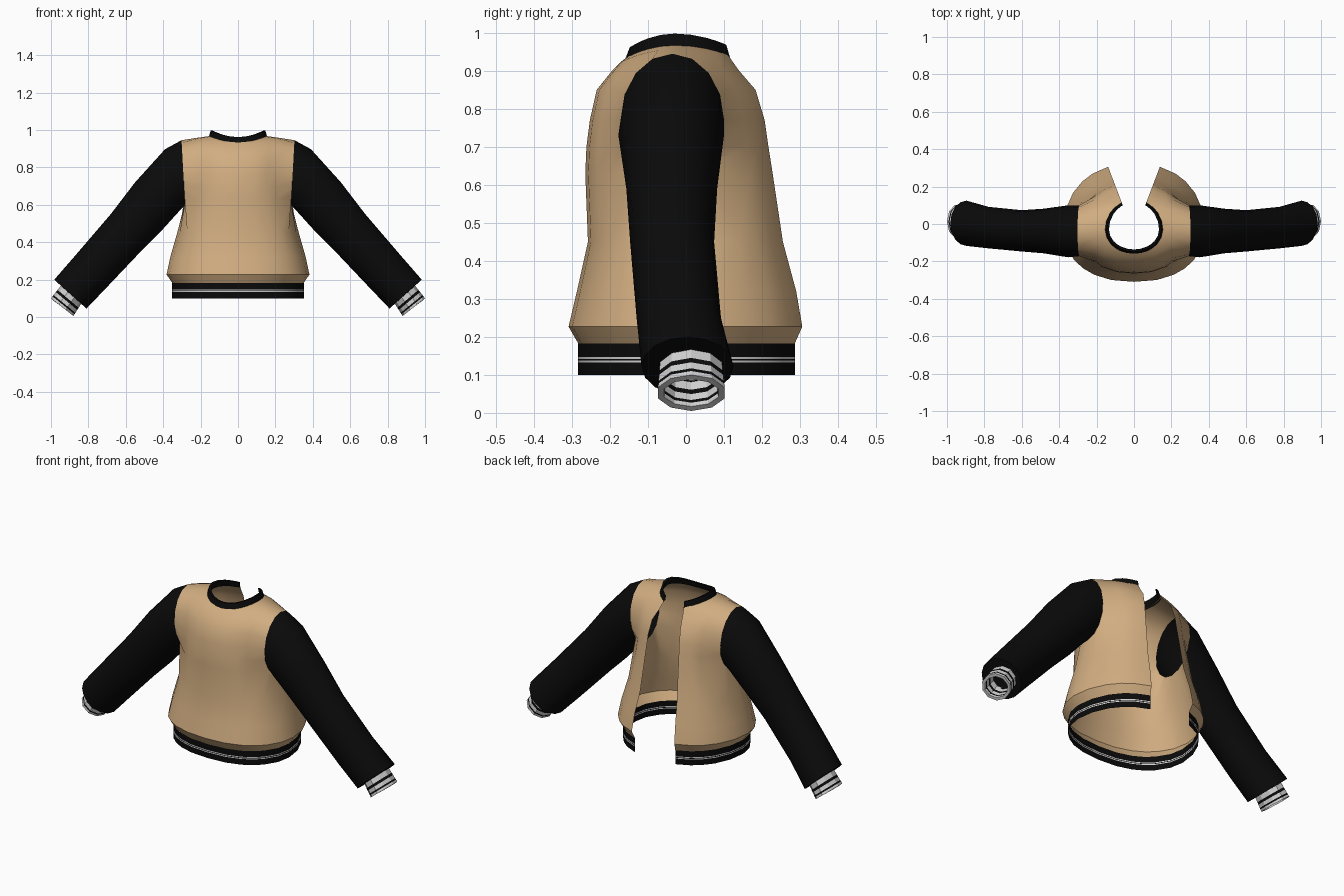
import bpy
import math

if "Cube" in bpy.data.objects:
    bpy.data.objects.remove(bpy.data.objects["Cube"])


def material(name, rgb):
    m = bpy.data.materials.new(name)
    m.diffuse_color = (*rgb, 1)
    m.use_nodes = True
    m.node_tree.nodes["Principled BSDF"].inputs["Base Color"].default_value = m.diffuse_color
    return m


TAN = material("tan cloth", (0.64, 0.42, 0.22))
BLACK = material("black cloth", (0.003, 0.003, 0.003))
WHITE = material("pale knit", (0.62, 0.62, 0.62))

# column angles of the half body: front centre, round the side, to the opening
ANGLES = [-90, -75, -60, -48, -36, -18, 0, 17, 34, 47, 58]
A0, A1 = 4, 8      # armhole columns
R0, R1 = 4, 8      # armhole rows


def half_ring(w, yf, yb, zf, zs=None, power=0.85):
    """Open half ring from the front centre to the edge of the opening."""
    zs = zf if zs is None else zs
    gap = 0.06 + max(0, yb - 0.1) * 0.38
    end = math.degrees(math.acos(min(1, (gap / w) ** (1 / power))))
    yc = -0.03
    rb = (yb - yc) / math.sin(math.radians(end))
    pts = []
    for a in ANGLES + [end]:
        t = math.radians(a)
        c, s = max(0, math.cos(t)), math.sin(t)
        c = 0 if a == -90 else c
        r = rb if s > 0 else yc - yf
        pts.append((w * c ** power, yc + r * s, zf + (zs - zf) * c * c))
    return pts


def slanted_ring(top, bottom, y0, y1, n, start=-135):
    """Closed ring across a sleeve, from its upper and lower edge points."""
    pts = []
    for i in range(n):
        t = math.radians(start + 360 * i / n)
        u = (1 + math.sin(t)) / 2
        pts.append((bottom[0] + (top[0] - bottom[0]) * u,
                    (y0 + y1) / 2 + (y1 - y0) / 2 * math.cos(t),
                    bottom[1] + (top[1] - bottom[1]) * u))
    return pts


def loft(name, rings, mats, closed=False, row_mats=None, skip=None, angle=30):
    """Skin consecutive rings, mirror to the other side and shade."""
    n = len(rings[0])
    verts = [p for r in rings for p in r]
    faces, idx = [], []
    for r in range(len(rings) - 1):
        for c in range(n if closed else n - 1):
            if skip and skip(r, c):
                continue
            d = (c + 1) % n
            faces.append((r * n + c, r * n + d, (r + 1) * n + d, (r + 1) * n + c))
            idx.append(row_mats[r] if row_mats else 0)
    me = bpy.data.meshes.new(name)
    me.from_pydata(verts, [], faces)
    for m in mats:
        me.materials.append(m)
    me.polygons.foreach_set("material_index", idx)
    ob = bpy.data.objects.new(name, me)
    bpy.context.collection.objects.link(ob)
    bpy.ops.object.select_all(action='DESELECT')
    bpy.context.view_layer.objects.active = ob
    ob.select_set(True)
    bpy.ops.object.shade_smooth_by_angle(angle=math.radians(angle))
    mir = ob.modifiers.new("mirror", 'MIRROR')
    mir.merge_threshold = 0.0005
    return ob


# armhole loop shared by body and sleeve
armhole = slanted_ring((0.302, 0.945), (0.283, 0.597), -0.172, 0.1, 16)

# body, hem to neckline
rows = [half_ring(0.35, -0.282, 0.285, 0.18),
        half_ring(0.382, -0.309, 0.306, 0.227),
        half_ring(0.362, -0.287, 0.29, 0.32),
        half_ring(0.325, -0.258, 0.255, 0.45),
        half_ring(0.288, -0.265, 0.228, 0.63),
        half_ring(0.282, -0.262, 0.217, 0.70),
        half_ring(0.282, -0.253, 0.207, 0.77),
        half_ring(0.285, -0.235, 0.183, 0.85),
        half_ring(0.30, -0.195, 0.14, 0.90),
        half_ring(0.225, -0.172, 0.122, 0.923, 0.957),
        half_ring(0.148, -0.153, 0.11, 0.938, 0.968, 1)]
loop = [(R0, c) for c in range(A0, A1)] + [(r, A1) for r in range(R0, R1)]
loop += [(R1, c) for c in range(A1, A0, -1)] + [(r, A0) for r in range(R1, R0, -1)]
for (r, c), p in zip(loop, armhole):
    rows[r][c] = p
loft("body", rows, [TAN], angle=35,
     skip=lambda r, c: R0 <= r < R1 and A0 <= c < A1)

# hem band with two thin pale stripes
hem = [half_ring(0.352, -0.284, 0.287, z)
       for z in (0.182, 0.147, 0.142, 0.138, 0.133, 0.10)]
loft("hem_band", hem, [BLACK, WHITE], row_mats=[0, 1, 0, 1, 0])

# collar band, outside up and over to the inside
collar = [half_ring(0.156, -0.161, 0.116, 0.928, 0.962, 1),
          half_ring(0.146, -0.148, 0.106, 0.962, 0.998, 1),
          half_ring(0.134, -0.136, 0.100, 0.962, 0.996, 1),
          half_ring(0.142, -0.147, 0.106, 0.930, 0.960, 1)]
loft("collar", collar, [BLACK])

# sleeves, shoulder to wrist, then turned in to the cuff
sleeve = [armhole]
for spec in [((0.39, 0.897), (0.315, 0.565), -0.178, 0.1),
             ((0.55, 0.72), (0.41, 0.46), -0.157, 0.082),
             ((0.68, 0.55), (0.52, 0.35), -0.147, 0.074),
             ((0.86, 0.34), (0.70, 0.16), -0.13, 0.092),
             ((0.982, 0.2), (0.81, 0.045), -0.117, 0.125),
             ((0.94, 0.16), (0.855, 0.085), -0.06, 0.09)]:
    sleeve.append(slanted_ring(*spec, 16))
loft("sleeves", sleeve, [BLACK], closed=True, angle=35)


# striped cuffs, outer wall, rim and inner wall
def cuff_ring(f, inset):
    k = inset * 0.7
    return slanted_ring((0.943 + 0.057 * f - k, 0.172 - 0.072 * f - k),
                        (0.835 + 0.045 * f + k, 0.076 - 0.071 * f + k),
                        -0.072 - 0.006 * f + inset, 0.098 + 0.008 * f - inset,
                        10, -126)


steps = (0, 0.38, 0.54, 0.76, 0.86, 1)
cuffs = [cuff_ring(f, 0) for f in steps] + [cuff_ring(f, 0.017) for f in steps[::-1]]
loft("cuffs", cuffs, [WHITE, BLACK], closed=True,
     row_mats=[0, 1, 0, 1, 0, 0, 0, 1, 0, 1, 0], angle=20)
